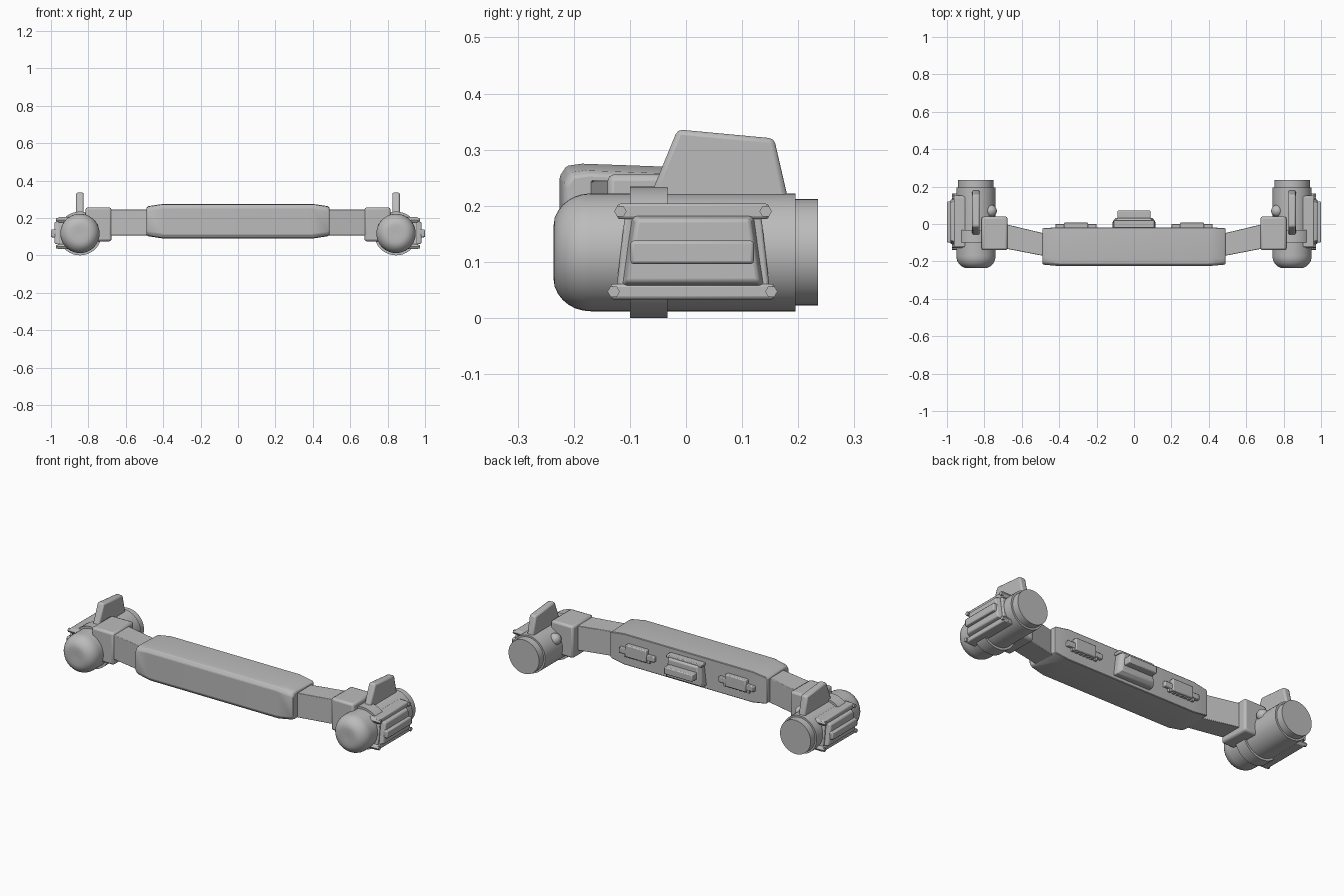
import bpy, bmesh, math
from mathutils import Vector

cube = bpy.data.objects.get("Cube")
if cube:
    bpy.data.objects.remove(cube, do_unlink=True)

grey = bpy.data.materials.new("plain_grey")
grey.use_nodes = True
grey.diffuse_color = (0.5, 0.5, 0.5, 1)
grey.node_tree.nodes["Principled BSDF"].inputs["Base Color"].default_value = (0.5, 0.5, 0.5, 1)


def finish(name, bm, bevel=0, segments=2):
    bmesh.ops.recalc_face_normals(bm, faces=bm.faces)
    mesh = bpy.data.meshes.new(name)
    bm.to_mesh(mesh)
    bm.free()
    mesh.materials.append(grey)
    obj = bpy.data.objects.new(name, mesh)
    bpy.context.collection.objects.link(obj)
    if bevel:
        mod = obj.modifiers.new("Bevel", "BEVEL")
        mod.width, mod.segments = bevel, segments
        mod.limit_method = "ANGLE"
    bpy.ops.object.select_all(action="DESELECT")
    obj.select_set(True)
    bpy.context.view_layer.objects.active = obj
    bpy.ops.object.shade_smooth_by_angle(angle=math.radians(32))
    return obj


def loft(name, sections, bevel=0, segments=2):
    """Skin a row of equal-length point rings and cap both ends."""
    bm = bmesh.new()
    rings = [[bm.verts.new(p) for p in ring] for ring in sections]
    n = len(rings[0])
    for a, b in zip(rings, rings[1:]):
        for i in range(n):
            j = (i + 1) % n
            bm.faces.new((a[i], a[j], b[j], b[i]))
    bm.faces.new(rings[0])
    bm.faces.new(rings[-1])
    return finish(name, bm, bevel, segments)


def box(name, x, y, z, bevel=0.0):
    rings = [[(px, y[0], z[0]), (px, y[1], z[0]), (px, y[1], z[1]), (px, y[0], z[1])] for px in x]
    return loft(name, rings, bevel)


def turned(name, centre, profile, sides=40):
    """Lathe (y, radius) pairs about a line along y."""
    rings = []
    for y, r in profile:
        rings.append([(centre[0] + r * math.cos(t), y, centre[1] + r * math.sin(t))
                      for t in (math.tau * i / sides for i in range(sides))])
    return loft(name, rings)


def trapezoid(y0, y1, z0, z1, lean):
    return [(y0 - lean, z0), (y1 + lean, z0), (y1, z1), (y0, z1)]


def extrude_x(name, outline, x0, x1, bevel=0.0, inset=0.0):
    """Push a (y, z) outline along x, shrinking the far end by inset."""
    cy = sum(p[0] for p in outline) / len(outline)
    cz = sum(p[1] for p in outline) / len(outline)
    far = [(x1, y - math.copysign(inset, y - cy), z - math.copysign(inset, z - cz)) for y, z in outline]
    return loft(name, [[(x0, y, z) for y, z in outline], far], bevel)


# Central beam with softened tapering ends
def beam_ring(x, d):
    y0, y1, z0, z1 = -0.225 + d * 0.6, -0.018 - d * 0.3, 0.09 + d, 0.275 - d
    return [(x, y0, z0 + 0.022), (x, y0 + 0.012, z0 + 0.004), (x, y0 + 0.04, z0), (x, y1, z0 + 0.006),
            (x, y1, z1 - 0.006), (x, y0 + 0.04, z1), (x, y0 + 0.012, z1 - 0.004), (x, y0, z1 - 0.022)]


loft("main_beam", [beam_ring(x, d) for x, d in
     ((-0.49, 0.02), (-0.48, 0.012), (-0.4, 0), (0.4, 0), (0.48, 0.012), (0.49, 0.02))], 0.003, 1)

# Rear centre console: sloped housing with raised bar
def rear_ring(w0, w1, y, z0, z1):
    return [(-w0, y, z0), (w0, y, z0), (w1, y, z1), (-w1, y, z1)]


loft("rear_console_base", [rear_ring(0.115, 0.1, -0.03, 0.115, 0.24),
                           rear_ring(0.115, 0.1, 0.012, 0.115, 0.24),
                           rear_ring(0.1, 0.088, 0.032, 0.13, 0.228)], 0.005)
box("rear_console_bar", (-0.088, 0.088), (0.02, 0.072), (0.16, 0.2), 0.005)
for z in (0.128, 0.236):
    box("rear_console_rail", (-0.11, 0.11), (-0.02, 0.022), (z - 0.008, z + 0.008), 0.004)

for s, side in ((1, "left"), (-1, "right")):
    # Rear latch plates
    c = s * 0.31
    box(side + "_latch_bar", (c - 0.11, c + 0.11), (-0.03, 0.0), (0.165, 0.195), 0.004)
    box(side + "_latch_plate", (c - 0.065, c + 0.065), (-0.03, 0.007), (0.155, 0.222), 0.005)
    for k in range(-3, 4):
        t = c + k * 0.024
        box(side + "_latch_tooth", (t - 0.007, t + 0.007), (-0.03, -0.004), (0.148, 0.17))

    # Arm and elbow block
    loft(side + "_arm", [[(s * x, y0, 0.107), (s * x, y1, 0.107), (s * x, y1, 0.245), (s * x, y0, 0.245)]
                         for x, y0, y1 in ((0.46, -0.175, -0.055), (0.72, -0.125, 0.007))], 0.003)
    box(side + "_elbow_block", (s * 0.676, s * 0.815), (-0.14, 0.04), (0.075, 0.256), 0.012)

    # Round pod, domed nose, end cap and clamp band
    pod = (s * 0.845, 0.117)
    dome = [(-0.17 - 0.065 * math.cos(a), max(0.105 * math.sin(a), 0.001))
            for a in (math.pi / 2 * i / 10 for i in range(11))]
    dome = [(y - 0.012 * math.sin(2 * math.acos(min(1, (-0.17 - y) / 0.065))), r) for y, r in dome]
    turned(side + "_pod", pod, [(max(y, -0.236), r) for y, r in dome] + [(0.195, 0.105)])
    turned(side + "_pod_cap", pod, [(0.19, 0.095), (0.235, 0.095)])
    turned(side + "_clamp_band", pod, [(-0.1, 0.1), (-0.1, 0.117), (-0.033, 0.117), (-0.033, 0.1)])

    # Top fin
    fin = [(-0.075, 0.19), (-0.015, 0.336), (0.157, 0.32), (0.187, 0.19)]
    extrude_x(side + "_fin", fin, s * 0.825, s * 0.865, 0.009)

    # Inner knob
    bm = bmesh.new()
    bmesh.ops.create_uvsphere(bm, u_segments=20, v_segments=12, radius=0.032)
    bmesh.ops.translate(bm, verts=bm.verts, vec=Vector((s * 0.765, 0.07, 0.175)))
    finish(side + "_inner_knob", bm)

    # Outer side panel: frame, sloped plate, raised bar
    extrude_x(side + "_panel_frame", trapezoid(-0.107, 0.132, 0.045, 0.2, 0.018), s * 0.9, s * 0.957, 0.005)
    extrude_x(side + "_panel_plate", trapezoid(-0.1, 0.125, 0.052, 0.188, 0.018),
              s * 0.94, s * 0.982, 0.006, 0.012)
    extrude_x(side + "_panel_bar", trapezoid(-0.099, 0.121, 0.096, 0.138, 0), s * 0.95, s, 0.006)

    # Rails with hexagonal bolts at the corners
    for z, y0, y1 in ((0.19, -0.117, 0.142), (0.047, -0.129, 0.152)):
        box(side + "_panel_rail", (s * 0.9, s * 0.963), (y0 - 0.006, y1 + 0.006), (z - 0.014, z + 0.014), 0.006)
        for y in (y0, y1):
            hexagon = [(y + 0.011 * math.cos(math.tau * i / 6), z + 0.011 * math.sin(math.tau * i / 6))
                       for i in range(6)]
            extrude_x(side + "_panel_bolt", hexagon, s * 0.9, s * 0.972)
